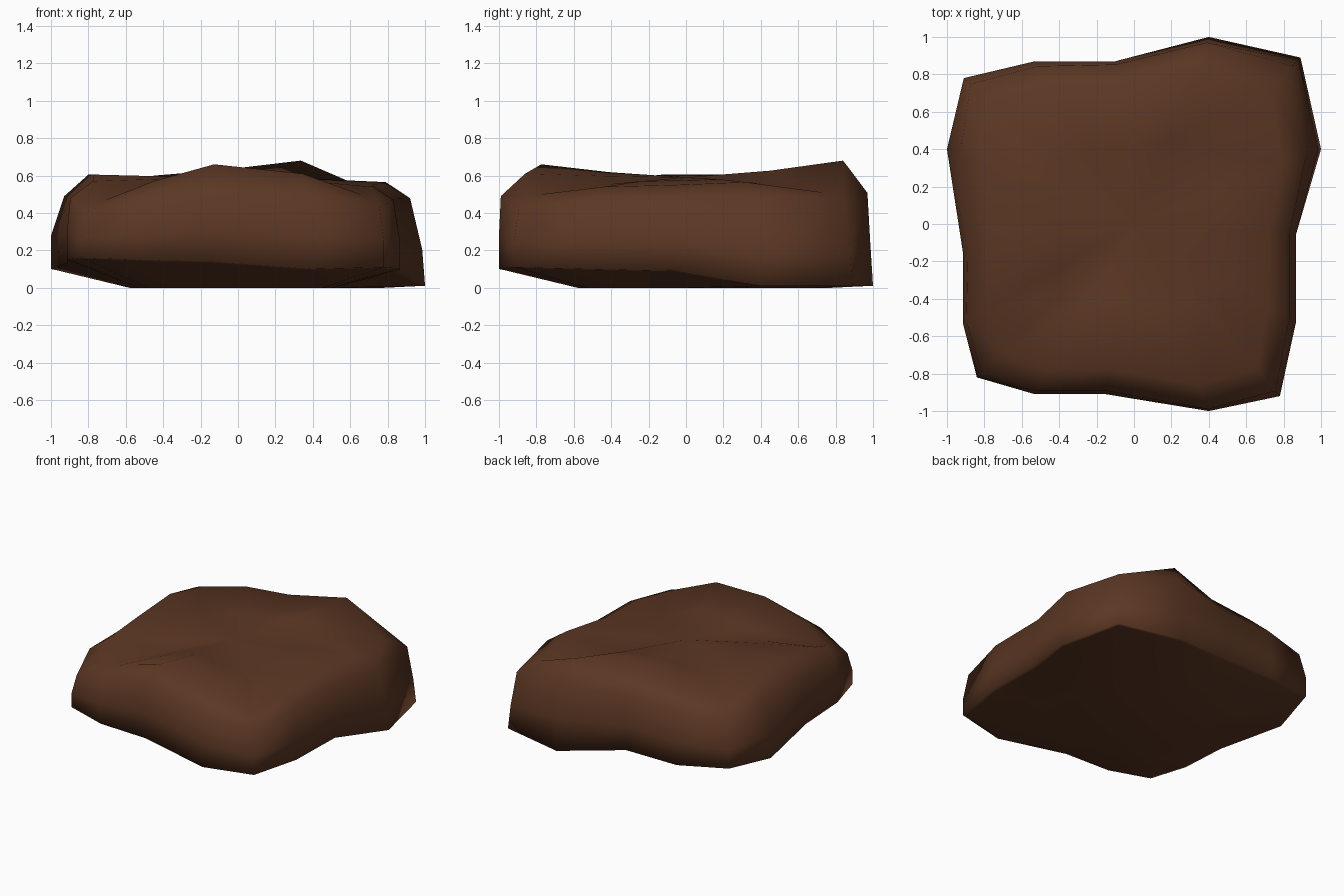
import bpy, bmesh

if "Cube" in bpy.data.objects:
    bpy.data.objects.remove(bpy.data.objects["Cube"])

# Outline, anticlockwise from the right: x, y, lower edge z, upper edge z, shoulder scale
OUTLINE = [
    (1.00, 0.40, 0.01, 0.565, 0.92), (0.89, 0.89, 0.01, 0.51, 0.95),
    (0.40, 1.00, 0.01, 0.68, 0.97), (-0.10, 0.87, 0.10, 0.63, 0.98),
    (-0.53, 0.87, 0.10, 0.60, 0.97), (-0.91, 0.78, 0.14, 0.55, 0.96),
    (-1.00, 0.40, 0.10, 0.605, 0.93), (-0.915, -0.15, 0.13, 0.605, 0.97),
    (-0.915, -0.53, 0.15, 0.57, 0.98), (-0.84, -0.82, 0.16, 0.47, 0.97),
    (-0.53, -0.91, 0.15, 0.57, 0.98), (-0.15, -0.91, 0.14, 0.66, 0.98),
    (0.40, -1.00, 0.10, 0.61, 0.99), (0.78, -0.92, 0.11, 0.50, 0.97),
    (0.865, -0.53, 0.10, 0.54, 0.96), (0.865, -0.06, 0.09, 0.55, 0.96),
]

brown = bpy.data.materials.new("rock brown")
brown.diffuse_color = (0.105, 0.038, 0.017, 1)
brown.use_nodes = True
brown.node_tree.nodes["Principled BSDF"].inputs["Base Color"].default_value = brown.diffuse_color

bm = bmesh.new()


def ring(scale, height):
    """One loop of the outline, scaled and lifted by rules on its point data."""
    verts = []
    for x, y, lo, hi, s in OUTLINE:
        k = scale(lo, s)
        verts.append(bm.verts.new((x * k, y * k, height(lo, hi))))
    return verts


# Rings from the flat underside, round the sides, to the shallow top
rings = [
    ring(lambda lo, s: .58 if lo > .05 else .78, lambda lo, hi: 0),
    ring(lambda lo, s: .97, lambda lo, hi: lo * .94),
    ring(lambda lo, s: 1, lambda lo, hi: lo),
    ring(lambda lo, s: 1 if lo > .05 else .985, lambda lo, hi: lo + .35 * (hi - lo)),
    ring(lambda lo, s: s, lambda lo, hi: hi - max(.07, (hi - .45) * .75)),
    ring(lambda lo, s: s - .13, lambda lo, hi: hi),
    ring(lambda lo, s: .45, lambda lo, hi: .59 + .4 * (hi - .59)),
]
n = len(OUTLINE)
for a, b in zip(rings, rings[1:]):
    for i in range(n):
        j = (i + 1) % n
        bm.faces.new((a[i], a[j], b[j], b[i]))

# Close the underside and the top
bm.faces.new(rings[0][::-1])
centre = bm.verts.new((0, 0, .59))
for i in range(n):
    bm.faces.new((rings[-1][i], rings[-1][(i + 1) % n], centre))

bmesh.ops.recalc_face_normals(bm, faces=bm.faces)
for f in bm.faces:
    f.smooth = True
mesh = bpy.data.meshes.new("flat_rock")
bm.to_mesh(mesh)
bm.free()
mesh.materials.append(brown)
rock = bpy.data.objects.new("flat_rock", mesh)
bpy.context.collection.objects.link(rock)
